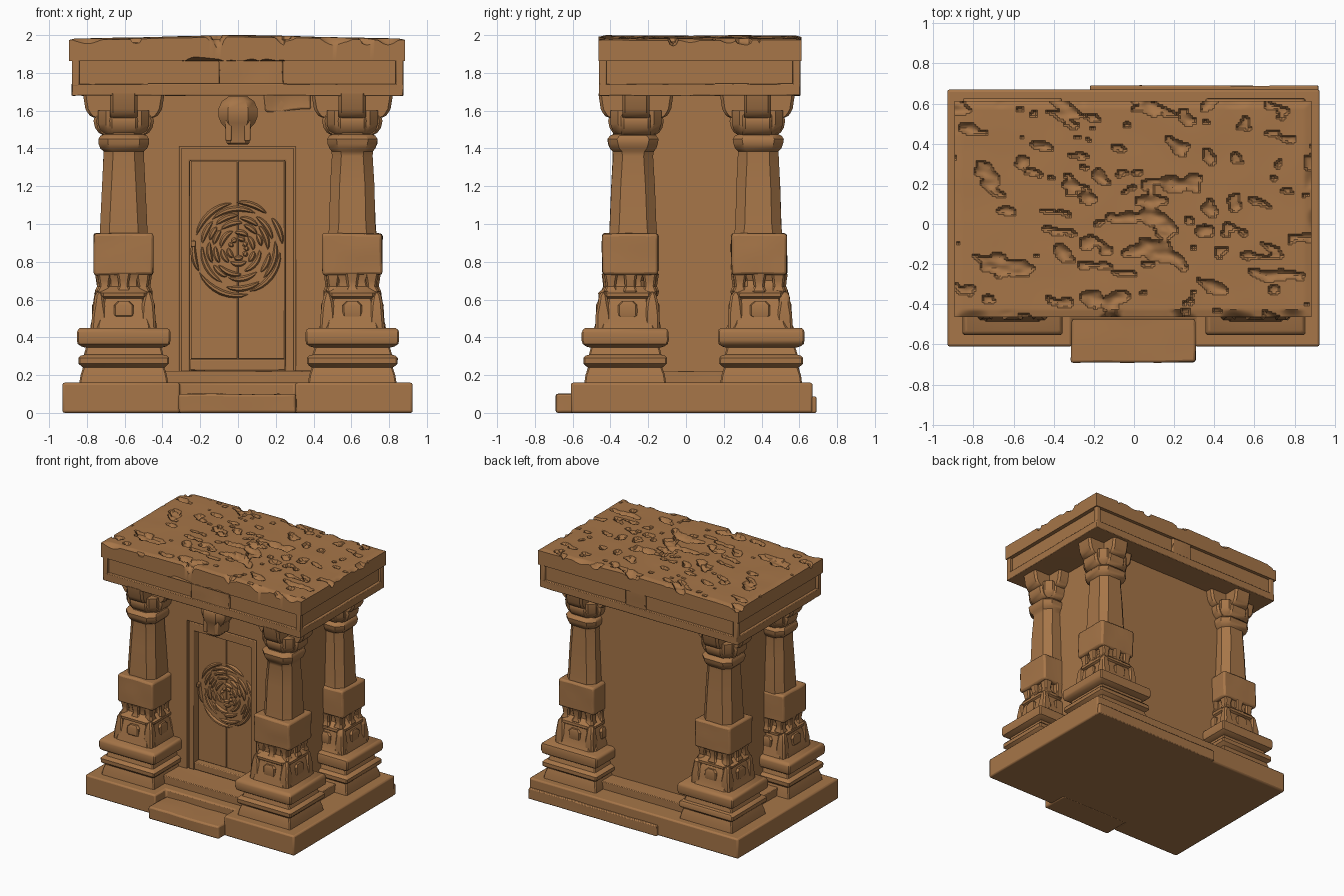
import bpy, bmesh, math, random
from mathutils import Vector, noise

if "Cube" in bpy.data.objects:
    bpy.data.objects.remove(bpy.data.objects["Cube"])

random.seed(4)
stone = bpy.data.materials.new("brown sandstone")
stone.diffuse_color = (0.385, 0.18, 0.065, 1)
stone.use_nodes = True
stone.node_tree.nodes["Principled BSDF"].inputs["Base Color"].default_value = stone.diffuse_color


def finish(name, bm, bevel=0.0):
    bmesh.ops.recalc_face_normals(bm, faces=bm.faces[:])
    me = bpy.data.meshes.new(name)
    bm.to_mesh(me)
    bm.free()
    me.materials.append(stone)
    ob = bpy.data.objects.new(name, me)
    bpy.context.collection.objects.link(ob)
    if bevel:
        m = ob.modifiers.new("worn edges", "BEVEL")
        m.width, m.segments, m.limit_method = bevel, 2, "ANGLE"
        m.angle_limit = math.radians(50)
    return ob


def box(name, x0, x1, y0, y1, z0, z1, bevel=0.01, cuts=0, rough=0.0):
    """Stone block, optionally subdivided and weathered."""
    bm = bmesh.new()
    bmesh.ops.create_cube(bm, size=1)
    if cuts:
        bmesh.ops.subdivide_edges(bm, edges=bm.edges[:], cuts=cuts, use_grid_fill=True)
    for v in bm.verts:
        v.co = Vector((x0 + (v.co.x + .5) * (x1 - x0), y0 + (v.co.y + .5) * (y1 - y0),
                       z0 + (v.co.z + .5) * (z1 - z0)))
        if rough:
            d = noise.noise_vector(v.co * 6) * rough
            if v.co.z < 0.001:
                d.z = 0
            v.co += d
    return finish(name, bm, bevel)


def prism(name, points, axis, a, b, bevel=0.01):
    """Outline in the x-y plane (axis 2) or x-z plane (axis 1), extruded from a to b."""
    bm = bmesh.new()
    place = (lambda p: (p[0], a, p[1])) if axis == 1 else (lambda p: (p[0], p[1], a))
    face = bm.faces.new([bm.verts.new(place(p)) for p in points])
    new = bmesh.ops.extrude_face_region(bm, geom=[face])["geom"]
    for v in new:
        if isinstance(v, bmesh.types.BMVert):
            v.co[axis] = b
    return finish(name, bm, bevel)


def loft(name, cx, cy, sections, jitter=0.0):
    """Stack of chamfered rectangles: (z, half x, half y, chamfer)."""
    bm = bmesh.new()
    rings = []
    for z, hx, hy, c in sections:
        hx += random.uniform(-jitter, jitter)
        hy += random.uniform(-jitter, jitter)
        pts = [(hx, hy - c), (hx - c, hy), (c - hx, hy), (-hx, hy - c),
               (-hx, c - hy), (c - hx, -hy), (hx - c, -hy), (hx, c - hy)]
        rings.append([bm.verts.new((cx + x, cy + y, z)) for x, y in pts])
    for a, b in zip(rings, rings[1:]):
        for i in range(8):
            j = (i + 1) % 8
            bm.faces.new((a[i], a[j], b[j], b[i]))
    bm.faces.new(rings[0])
    bm.faces.new(rings[-1])
    return finish(name, bm)


def square(rows, c, slim=0.0):
    return [(z, h, h - slim, c) for z, h in rows]


# base notched for the front step, rear strip and upper floor slab
prism("base_slab", [(-.93, -.61), (-.308, -.61), (-.308, -.475), (.303, -.475), (.303, -.61),
                    (.925, -.61), (.925, .67), (-.93, .67)], 2, 0, .16, .012)
box("front_step", -.312, .307, -.69, -.46, 0, .10, .012, 6, .005)
box("rear_base_strip", -.22, .92, .6, .69, 0, .085, .01, 8, .005)
box("floor_slab", -.73, .73, -.40, .52, .15, .222, .01, 14, .004)

# chamber walls with a door opening
FRONT = -.205
box("chamber_core", -.59, .59, FRONT + .1, .39, .2, 1.7, .01)
prism("door_wall", [(-.59, .2), (-.31, .2), (-.31, 1.41), (.305, 1.41), (.305, .2), (.59, .2),
                    (.59, 1.7), (-.59, 1.7)], 1, FRONT, FRONT + .12, .004)

# door frame and two leaves
prism("door_frame", [(-.302, .22), (-.255, .22), (-.255, 1.335), (.25, 1.335), (.25, .22),
                     (.297, .22), (.297, 1.402), (-.302, 1.402)], 1, FRONT + .01, FRONT + .12, .006)
box("door_sill", -.255, .25, FRONT + .01, FRONT + .12, .225, .283, .006)
LEAF = -.145
box("door_leaf_left", -.25, -.002, LEAF, -.09, .285, 1.333, .004)
box("door_leaf_right", .001, .247, LEAF, -.09, .285, 1.333, .004)
box("door_handle", -.25, -.225, LEAF - .03, -.1, .88, .91, .004)

# broken ring carving on the door
bm = bmesh.new()
for r in (.045, .085, .125, .16, .195, .23):
    a = random.uniform(0, 1)
    end = a + 2 * math.pi
    while a < end - .15:
        span = min(random.uniform(.45, 1.3), end - a)
        rr, w, h = r + random.uniform(-.008, .008), .016, random.uniform(.010, .02)
        rows = []
        for k in range(9):
            t = a + span * k / 8
            s = math.sin(math.pi * k / 8) ** .5 if 0 < k < 8 else .1
            rows.append([bm.verts.new((q * math.cos(t), y, .87 + q * math.sin(t) * 1.05))
                         for q, y in ((rr - w * s, LEAF + .002), (rr - w * s * .4, LEAF - h * s),
                                      (rr + w * s * .4, LEAF - h * s), (rr + w * s, LEAF + .002))])
        for p, q in zip(rows, rows[1:]):
            for i in range(3):
                bm.faces.new((p[i], p[i + 1], q[i + 1], q[i]))
        a += span + random.uniform(.03, .15)
finish("door_ring_carving", bm)

# carved keystone over the door
loft("keystone", 0, -.26, [(1.42, .05, .07, .02), (1.43, .06, .08, .02), (1.51, .068, .085, .03),
     (1.535, .09, .095, .04), (1.57, .104, .105, .05), (1.61, .104, .105, .05),
     (1.65, .085, .09, .045), (1.675, .05, .06, .03)])
for x in (-.05, .05):
    box("keystone_rib", x - .016, x + .016, -.35, -.25, 1.44, 1.55, .006)

# four columns, leaning slightly inwards; y centres of foot, block and capital
for cx in (-.605, .605):
    for foot, cy, head in ((-.322, -.295, -.265), (.398, .387, .378)):
        loft("pedestal", cx, foot, square([
            (.15, .236), (.2, .228), (.24, .215), (.25, .228), (.262, .24), (.29, .24),
            (.302, .23), (.308, .21), (.345, .2), (.352, .225), (.365, .243), (.385, .248),
            (.425, .248), (.44, .242), (.45, .23)], .008, .018), .001)
        mid = (foot + cy) / 2
        loft("column_vase", cx, mid, square([
            (.44, .18), (.47, .172), (.52, .16), (.58, .145), (.605, .138), (.615, .152), (.635, .154),
            (.65, .136), (.67, .115), (.70, .112), (.74, .125)], .045), .003)
        # carved bosses and colonnettes round the vase
        for k in range(8):
            t = k * math.pi / 4
            d = .115 if k % 2 == 0 else .145
            px, py = cx + d * math.cos(t), cy + d * math.sin(t)
            loft("vase_colonnette", px, py, square([
                (.62, .032), (.645, .038), (.67, .027), (.7, .03), (.735, .036)], .01), .002)
        for dx, dy in ((1, 0), (-1, 0), (0, 1), (0, -1)):
            px, py = cx + dx * .145, mid + dy * .145
            wx, wy = .022 + .03 * abs(dy), .022 + .03 * abs(dx)
            loft("vase_pendant", px, py, [(.5, wx * .6, wy * .6, .008), (.515, wx, wy, .008),
                 (.57, wx, wy, .008), (.59, wx * .6, wy * .6, .008)], .002)
        for sx in (-1, 1):
            for sy in (-1, 1):
                loft("vase_corner_leaf", cx + sx * .13, mid + sy * .13, square([
                    (.45, .04), (.52, .037), (.58, .03), (.62, .024), (.64, .012)], .012), .003)
        box("column_block", cx - .158, cx + .158, cy - .147, cy + .147, .73, .95, .014, 6, .006)
        loft("column_shaft", cx, (cy + head) / 2, square([
            (.94, .127), (1.0, .123), (1.2, .116), (1.36, .107), (1.385, .108), (1.40, .122),
            (1.425, .132), (1.45, .134), (1.468, .122), (1.475, .105), (1.5, .105)], .05), .002)
        # clover capital and crossed brackets
        loft("capital_bowl", cx, head, square([
            (1.475, .105), (1.5, .125), (1.53, .135), (1.6, .135)], .04))
        for along_x in (True, False):
            low = [(1.47, .11), (1.485, .135), (1.51, .152), (1.545, .16), (1.565, .155), (1.58, .145)]
            top = [(1.56, .15), (1.572, .178), (1.59, .192), (1.61, .203), (1.69, .216)]
            for label, rows, w in (("capital_lobe", low, .078), ("capital_bracket", top, .072)):
                loft(label, cx, head, [(z, h, w, .015) if along_x else (z, w, h * .92, .015)
                                       for z, h in rows])

# entablature: recessed band, rail, corner posts, worn middle blocks
box("architrave_core", -.858, .853, -.437, .585, 1.69, 1.88, .004)
box("architrave_rail", -.88, .875, -.46, .605, 1.68, 1.742, .008, 14, .003)
for x0 in (-.88, .835):
    for y0 in (-.46, .565):
        box("architrave_corner", x0, x0 + .04, y0, y0 + .04, 1.73, 1.88, .006)
box("architrave_worn_front", -.1, .24, -.455, -.4, 1.72, 1.93, .01, 8, .006)
box("architrave_worn_back", -.06, .12, .55, .602, 1.72, 1.9, .01, 6, .008)
box("wall_crack_lump", .14, .38, FRONT - .01, -.15, 1.6, 1.69, .01, 4, .02)

# weathered roof slab with flaked top and chipped rim
X0, X1, Y0, Y1 = -.895, .885, -.462, .612
bm = bmesh.new()
bmesh.ops.create_grid(bm, x_segments=180, y_segments=120, size=.5)
rim = [e for e in bm.edges if e.is_boundary]
for v in bm.verts:
    x, y = X0 + (v.co.x + .5) * (X1 - X0), Y0 + (v.co.y + .5) * (Y1 - Y0)
    z = 1.98 + .018 * math.exp(-(x / .55) ** 2) + .003 * noise.noise(Vector((x * 5, y * 5, 0)))
    mid = math.exp(-(x / .5) ** 2 - ((y - .1) / .35) ** 2)
    warp = .4 * noise.noise(Vector((x * 4, y * 4, 9)))
    n = noise.noise(Vector((x * 5 + warp, y * 11 + x * 2 + warp, 3)))
    n += .6 * noise.noise(Vector((x * 14 + y * 4, y * 22, 7))) - .34 + .24 * mid
    if n > 0:
        z -= min(.016 + .04 * n, .04)
    edge = min(x - X0, X1 - x, y - Y0, Y1 - y)
    if edge < .035:
        chip = noise.noise(Vector((x * 7, y * 7, 5)))
        z -= (1 - edge / .035) * (.008 + (.07 if y < -.4 and -.5 < x < .25 else .03) * max(0, chip - .1) * 2)
    v.co = (x, y, z)
side = bmesh.ops.extrude_edge_only(bm, edges=rim)["geom"]
for v in [g for g in side if isinstance(g, bmesh.types.BMVert)]:
    v.co.z = 1.862
    if -.3 < v.co.x < .25 and v.co.y < -.45:
        v.co.z += .05 * abs(noise.noise(v.co * 9))
bmesh.ops.contextual_create(bm, geom=[e for e in bm.edges if e.is_boundary])
finish("roof_slab", bm)

# smooth shading with sharp edges kept
for ob in bpy.context.scene.objects:
    ob.select_set(True)
bpy.context.view_layer.objects.active = bpy.context.scene.objects[0]
bpy.ops.object.shade_smooth_by_angle(angle=math.radians(35))
